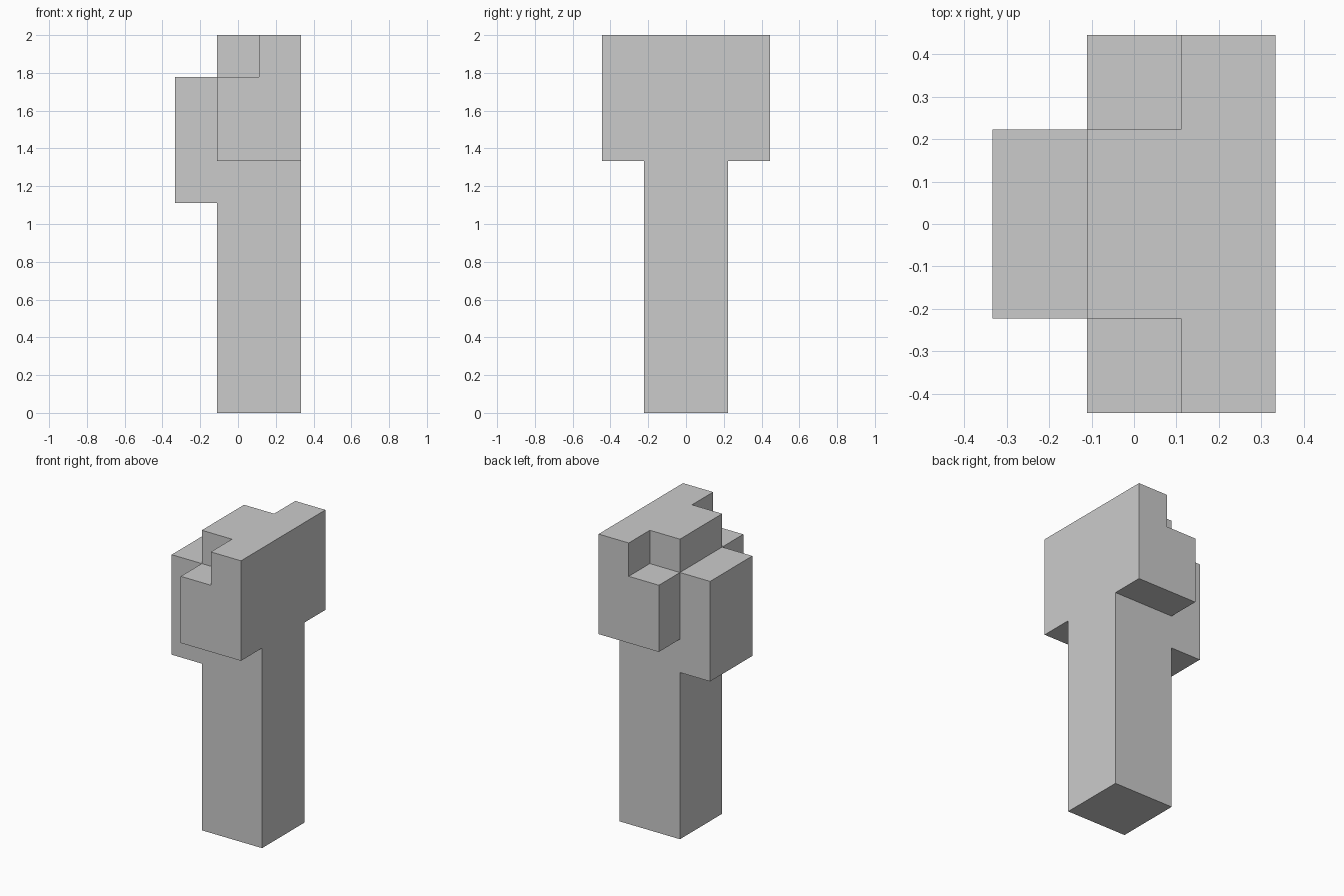
import bpy
import bmesh
from mathutils import Vector

if "Cube" in bpy.data.objects:
    bpy.data.objects.remove(bpy.data.objects["Cube"], do_unlink=True)

U = 2 / 9  # modular block size

grey = bpy.data.materials.new("plain_grey")
grey.use_nodes = True
colour = (0.6, 0.6, 0.6, 1)
grey.diffuse_color = colour
grey.node_tree.nodes["Principled BSDF"].inputs["Base Color"].default_value = colour


def extrude_profile(name, points, y0, y1):
    """Extrude an x-z outline, given in blocks, from y0 to y1."""
    bm = bmesh.new()
    face = bm.faces.new([bm.verts.new((x * U, y0 * U, z * U)) for x, z in points])
    result = bmesh.ops.extrude_face_region(bm, geom=[face])
    moved = [v for v in result["geom"] if isinstance(v, bmesh.types.BMVert)]
    bmesh.ops.translate(bm, verts=moved, vec=Vector((0, (y1 - y0) * U, 0)))
    bmesh.ops.recalc_face_normals(bm, faces=bm.faces)
    mesh = bpy.data.meshes.new(name)
    bm.to_mesh(mesh)
    bm.free()
    mesh.materials.append(grey)
    obj = bpy.data.objects.new(name, mesh)
    bpy.context.collection.objects.link(obj)
    return obj


def rectangle(x0, x1, z0, z1):
    return [(x0, z0), (x1, z0), (x1, z1), (x0, z1)]


# Full-height square column
extrude_profile("column", rectangle(-0.5, 1.5, 0, 9), -1, 1)

# Raised block on the -x face
extrude_profile("side_block", rectangle(-1.5, -0.5, 5, 8), -1, 1)

# Stepped wings on the front and back of the head
wing = [(-0.5, 6), (1.5, 6), (1.5, 9), (0.5, 9), (0.5, 8), (-0.5, 8)]
for name, side in (("front_wing", -1), ("back_wing", 1)):
    extrude_profile(name, wing, side, 2 * side)
